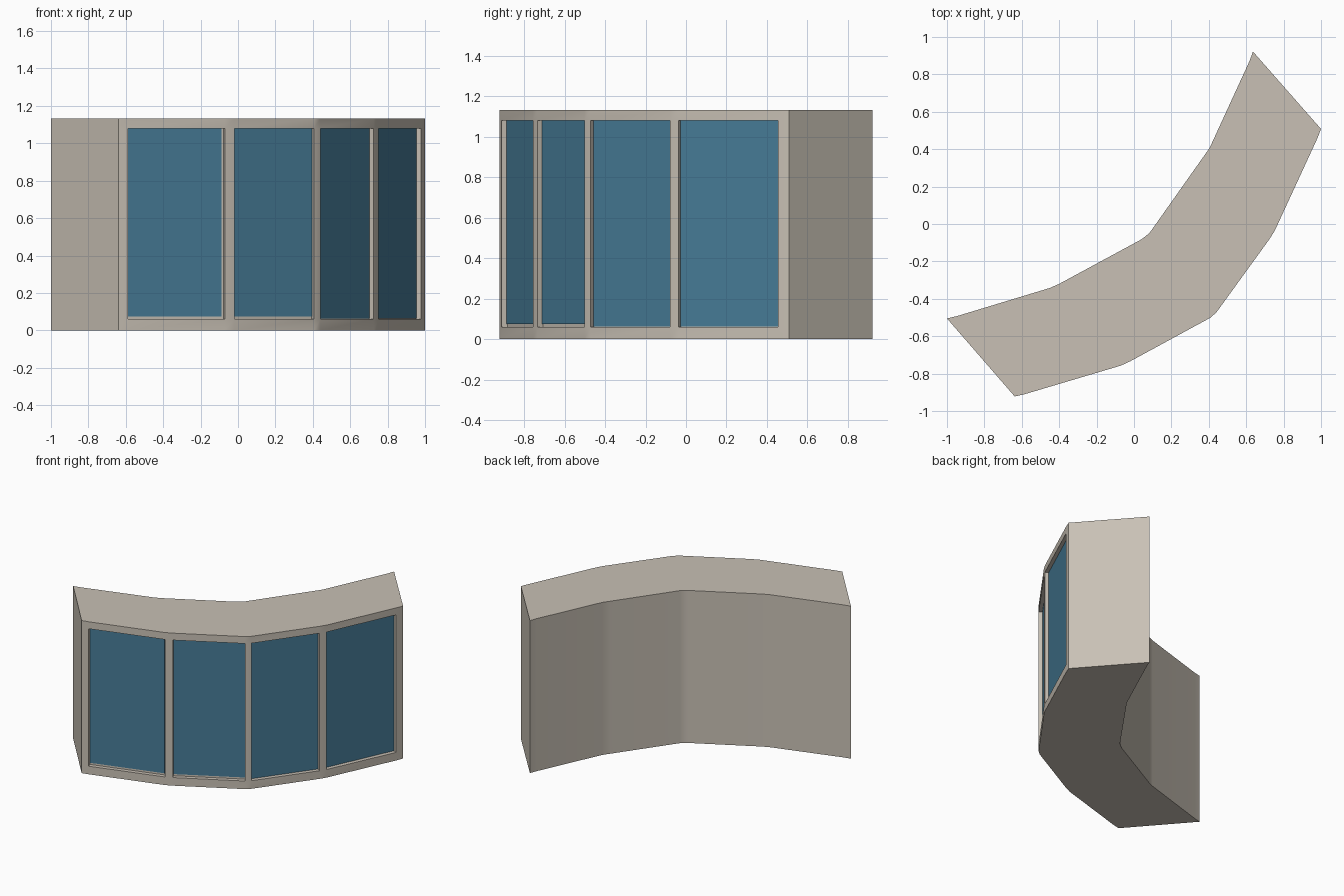
import bpy, bmesh, math
from mathutils import Vector

cube = bpy.data.objects.get("Cube")
if cube:
    bpy.data.objects.remove(cube, do_unlink=True)


def material(name, rgb):
    m = bpy.data.materials.new(name)
    m.use_nodes = True
    m.diffuse_color = (*rgb, 1)
    m.node_tree.nodes["Principled BSDF"].inputs["Base Color"].default_value = (*rgb, 1)
    return m


STONE = material("warm grey frame", (0.58, 0.53, 0.46))
GLASS = material("blue glass", (0.062, 0.2, 0.31))


def finish(name, bm, mat):
    bmesh.ops.recalc_face_normals(bm, faces=bm.faces)
    me = bpy.data.meshes.new(name)
    bm.to_mesh(me)
    bm.free()
    me.materials.append(mat)
    ob = bpy.data.objects.new(name, me)
    bpy.context.collection.objects.link(ob)
    return ob


# Plan outline: each window spans an odd-even pair of front points
front = [(-0.638, -0.922), (-0.588, -0.911), (-0.07, -0.757), (-0.02, -0.734),
         (0.407, -0.502), (0.441, -0.472), (0.725, -0.08), (0.752, -0.037),
         (0.979, 0.455), (1.0, 0.508)]
back = [(-1.0, -0.505), (-0.945, -0.492), (-0.45, -0.342), (-0.4, -0.32),
        (0.04, -0.082), (0.083, -0.048), (0.37, 0.358), (0.404, 0.406),
        (0.618, 0.872), (0.636, 0.922)]
SILL, HEAD, HEIGHT = 0.06, 1.08, 1.132
DEPTH = 0.03
outline = front + back[::-1]
count = len(outline)

# Curved body: stacked rings with the window bays pushed inwards
bm = bmesh.new()
rings = [[bm.verts.new((x, y, z)) for x, y in outline]
         for z in (0, SILL, HEAD, HEIGHT)]
bays = []
for level in range(3):
    low, high = rings[level], rings[level + 1]
    for i in range(count):
        j = (i + 1) % count
        face = bm.faces.new((low[i], low[j], high[j], high[i]))
        if level == 1 and i < len(front) - 1 and i % 2 == 1:
            bays.append(face)
bm.faces.new(rings[0][::-1])
bm.faces.new(rings[-1])
bm.normal_update()
for face in bays:
    inward = -face.normal.copy()
    new = bmesh.ops.extrude_face_region(bm, geom=[face])["geom"]
    bmesh.ops.translate(bm, vec=inward * DEPTH,
                        verts=[v for v in new if isinstance(v, bmesh.types.BMVert)])
    bm.faces.remove(face)
body = finish("curved_window_frame", bm, STONE)

# Smooth joints between the segments, flat wall panels
bpy.ops.object.select_all(action="DESELECT")
body.select_set(True)
bpy.context.view_layer.objects.active = body
bpy.ops.object.shade_smooth_by_angle(angle=math.radians(30))
weighted = body.modifiers.new("flat_panels", "WEIGHTED_NORMAL")
weighted.keep_sharp = True

# Glass panes: thin plates at the back of each bay
for n, i in enumerate(range(1, len(front) - 1, 2)):
    a, b = Vector((*front[i], 0)), Vector((*front[i + 1], 0))
    along = (b - a).normalized()
    inward = Vector((-along.y, along.x, 0))
    if n == 0:
        b -= along * 0.01
    bottom = SILL + (0.014 if n < 2 else 0.002)
    bm = bmesh.new()
    base = [bm.verts.new(p + inward * d + Vector((0, 0, bottom)))
            for p, d in ((a, DEPTH - 0.004), (b, DEPTH - 0.004),
                         (b, DEPTH + 0.002), (a, DEPTH + 0.002))]
    face = bm.faces.new(base)
    new = bmesh.ops.extrude_face_region(bm, geom=[face])["geom"]
    bmesh.ops.translate(bm, vec=(0, 0, HEAD - bottom),
                        verts=[v for v in new if isinstance(v, bmesh.types.BMVert)])
    finish(f"glass_pane_{n + 1}", bm, GLASS)
